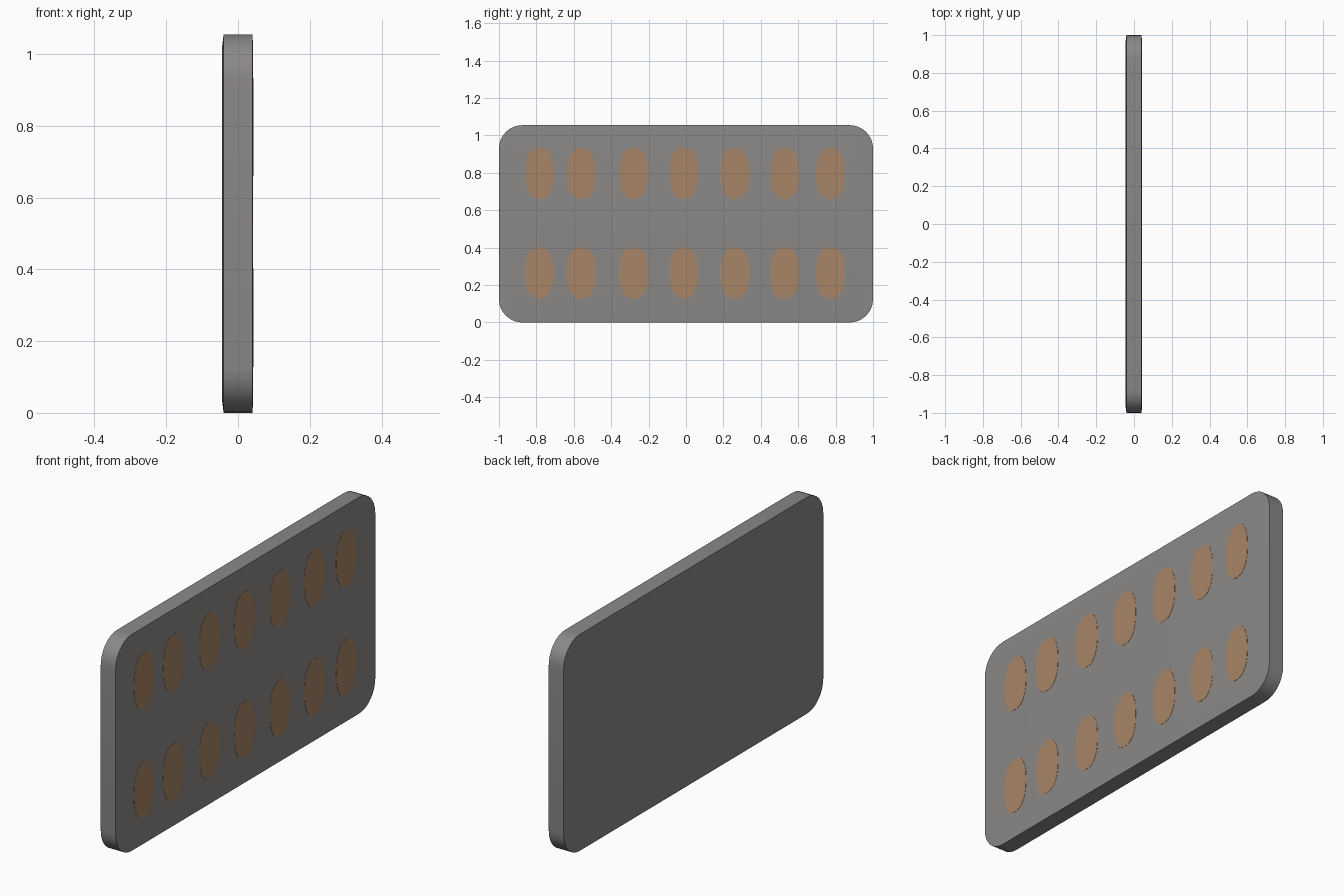
import bpy, bmesh, math

if "Cube" in bpy.data.objects:
    bpy.data.objects.remove(bpy.data.objects["Cube"])


def material(name, rgb):
    m = bpy.data.materials.new(name)
    m.diffuse_color = (*rgb, 1.0)
    m.use_nodes = True
    m.node_tree.nodes["Principled BSDF"].inputs["Base Color"].default_value = m.diffuse_color
    return m


GREY = material("warm grey", (0.26, 0.25, 0.243))
ORANGE = material("dull orange", (0.39, 0.235, 0.137))
HEIGHT = 1.055


def loft(name, rings, mat):
    """Skin equal-length rings of points and cap both ends."""
    bm = bmesh.new()
    loops = [[bm.verts.new(p) for p in ring] for ring in rings]
    n = len(loops[0])
    for a, b in zip(loops, loops[1:]):
        for i in range(n):
            j = (i + 1) % n
            bm.faces.new((a[i], a[j], b[j], b[i]))
    bm.faces.new(loops[0][::-1])
    bm.faces.new(loops[-1])
    bmesh.ops.recalc_face_normals(bm, faces=bm.faces)
    me = bpy.data.meshes.new(name)
    bm.to_mesh(me)
    bm.free()
    me.materials.append(mat)
    ob = bpy.data.objects.new(name, me)
    bpy.context.collection.objects.link(ob)
    bpy.ops.object.select_all(action='DESELECT')
    ob.select_set(True)
    bpy.context.view_layer.objects.active = ob
    bpy.ops.object.shade_smooth_by_angle(angle=math.radians(30))
    return ob


def rounded_rect(x, inset, radius=0.125, steps=8):
    hy, hz, r = 1.0 - inset, HEIGHT / 2 - inset, radius - inset
    pts = []
    for k, (sy, sz) in enumerate(((1, 1), (-1, 1), (-1, -1), (1, -1))):
        for i in range(steps + 1):
            a = math.pi / 2 * (k + i / steps)
            pts.append((x, sy * (hy - r) + r * math.cos(a),
                        HEIGHT / 2 + sz * (hz - r) + r * math.sin(a)))
    return pts


def oval(x, y, z, hy=0.077, hz=0.137, power=2.4, n=24):
    def bend(v):
        return math.copysign(abs(v) ** (2 / power), v)
    return [(x, y + hy * bend(math.cos(2 * math.pi * i / n)),
             z + hz * bend(math.sin(2 * math.pi * i / n))) for i in range(n)]


# slab with softly sloping rim on both faces
loft("slab", [rounded_rect(-0.0445, 0.035), rounded_rect(-0.04, 0),
              rounded_rect(0.04, 0), rounded_rect(0.0425, 0.035)], GREY)

# two rows of thin oval plates on the right-hand face
for row, z in enumerate((0.265, 0.797)):
    for col, y in enumerate((-0.785, -0.56, -0.282, -0.013, 0.261, 0.527, 0.772)):
        loft(f"oval_plate_{row + 1}_{col + 1}",
             [oval(0.041, y, z), oval(0.0435, y, z)], ORANGE)
